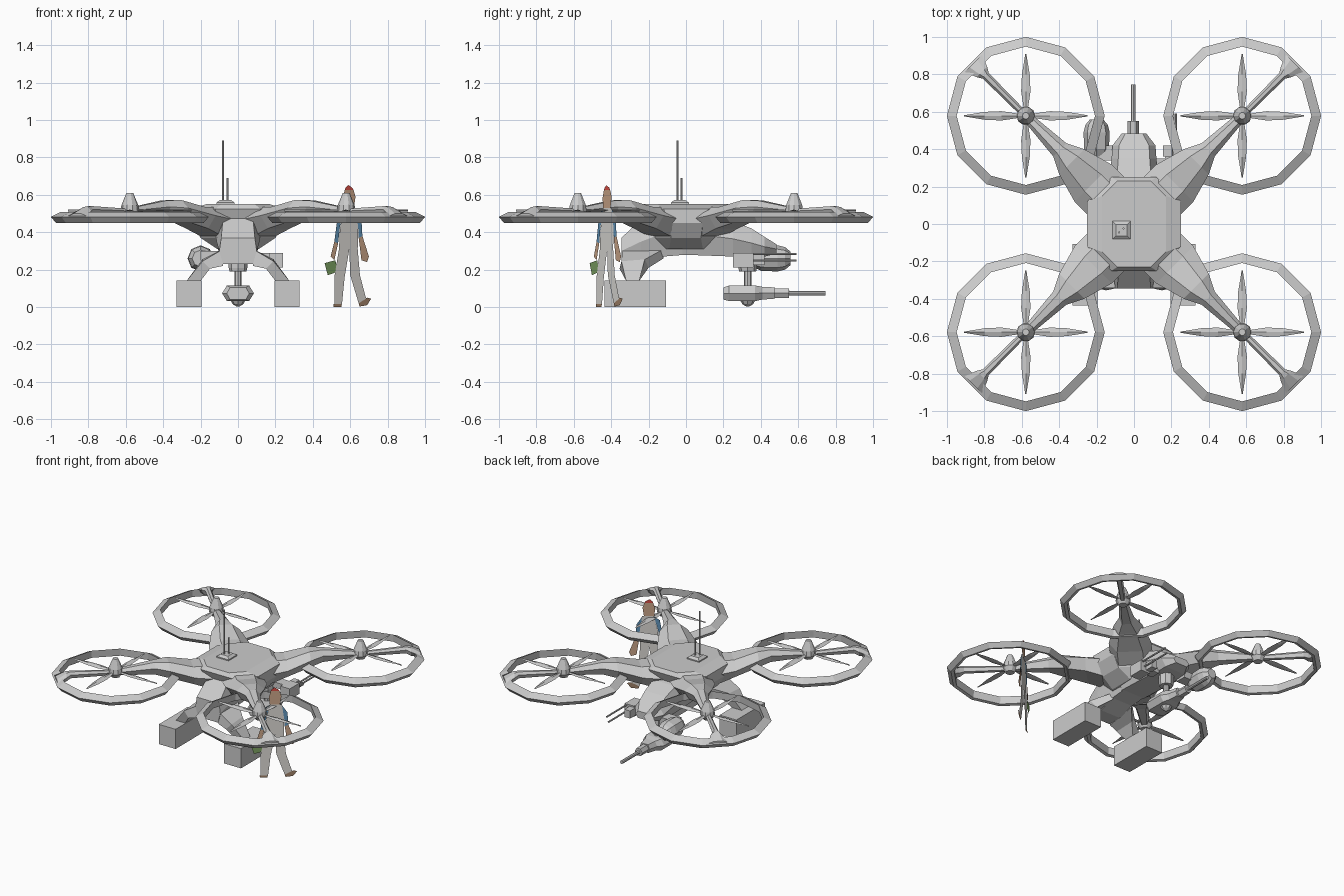
import bpy, bmesh
from math import sin, cos, pi, radians
from mathutils import Matrix, Vector

if "Cube" in bpy.data.objects:
    bpy.data.objects.remove(bpy.data.objects["Cube"])


def mesh_object(name, bm, matrix=None):
    bmesh.ops.recalc_face_normals(bm, faces=bm.faces)
    if matrix:
        bm.transform(matrix)
    me = bpy.data.meshes.new(name)
    bm.to_mesh(me)
    bm.free()
    ob = bpy.data.objects.new(name, me)
    bpy.context.collection.objects.link(ob)
    return ob


def loft(name, rings, matrix=None, closed=False):
    """Skin a list of equal-length point rings; cap the ends unless closed."""
    bm = bmesh.new()
    vs = [[bm.verts.new(p) for p in r] for r in rings]
    n = len(vs[0])
    pairs = list(zip(vs, vs[1:])) + ([(vs[-1], vs[0])] if closed else [])
    for a, b in pairs:
        for i in range(n):
            j = (i + 1) % n
            bm.faces.new((a[i], a[j], b[j], b[i]))
    if not closed:
        bm.faces.new(vs[0])
        bm.faces.new(vs[-1])
    return mesh_object(name, bm, matrix)


def circle(r, z, n):
    return [(r * cos(2 * pi * i / n), r * sin(2 * pi * i / n), z) for i in range(n)]


def lathe(name, profile, n, matrix=None, closed=False):
    return loft(name, [circle(r, z, n) for r, z in profile], matrix, closed)


def box(name, x0, x1, y0, y1, z0, z1):
    return loft(name, [[(x0, y0, z), (x1, y0, z), (x1, y1, z), (x0, y1, z)] for z in (z0, z1)])


def slab(x, y, z, c):
    """Rectangle with clipped corners, in plan."""
    return [(x - c, -y, z), (x, -y + c, z), (x, y - c, z), (x - c, y, z),
            (c - x, y, z), (-x, y - c, z), (-x, c - y, z), (c - x, -y, z)]


def section(y, w, z0, z1, top=0.7, bot=0.7):
    """Six-sided upright section at y: bottom, waist and top."""
    zm = z0 + (z1 - z0) * 0.5
    return [(-w * bot, y, z0), (w * bot, y, z0), (w, y, zm),
            (w * top, y, z1), (-w * top, y, z1), (-w, y, zm)]


def along_y(x, y, z):
    return Matrix.Translation((x, y, z)) @ Matrix.Rotation(-pi / 2, 4, 'X')


# Hull, nose and tail
loft("hull", [slab(.11, .13, .31, .04), slab(.2, .17, .37, .09), slab(.25, .22, .45, .13),
              slab(.25, .25, .525, .13), slab(.17, .23, .55, .08)])
loft("nose", [section(-.02, .13, .28, .52), section(.25, .13, .27, .46), section(.35, .12, .265, .42),
              section(.42, .115, .27, .375), section(.485, .065, .285, .335)])
loft("tail", [section(0, .12, .28, .52), section(-.12, .12, .27, .52), section(-.24, .115, .23, .47),
              section(-.345, .1, .23, .37, .9, .8)])

# Four arms, each with a ducted rotor
for k in range(4):
    turn = Matrix.Rotation(radians(45 + 90 * k), 4, 'Z')
    hub = Matrix.Translation(turn @ Vector((.818, 0, 0)))

    def arm_ring(d, w, z0, z1):
        zm = z0 * .4 + z1 * .6
        return [(d, -w * .6, z0), (d, w * .6, z0), (d, w, zm),
                (d, w * .45, z1), (d, -w * .45, z1), (d, -w, zm)]

    loft("rotor_arm", [arm_ring(.15, .14, .36, .535), arm_ring(.31, .14, .42, .535),
                       arm_ring(.47, .095, .465, .572), arm_ring(.56, .05, .485, .57),
                       arm_ring(.82, .025, .495, .53)], turn)
    loft("outer_strut", [arm_ring(.82, .018, .495, .525), arm_ring(1.12, .022, .495, .54),
                         arm_ring(1.15, .04, .48, .535), arm_ring(1.215, .065, .47, .5)], turn)
    lathe("rotor_ring", [(.422, .482), (.395, .45), (.374, .455), (.37, .508)], 12, hub, True)
    lathe("rotor_hub", [(.03, .48), (.05, .51), (.045, .545), (.018, .61)], 10, hub)
    for b in range(4):
        m = hub @ Matrix.Rotation(b * pi / 2, 4, 'Z')
        prof = [(.03, .01), (.13, .025), (.22, .021), (.33, .003)]
        loft("rotor_blade", [[(d, -w, .517), (d, 0, .521), (d, w, .513), (d, 0, .512)]
                             for d, w in prof], m)

# Rear legs and skids
for s in (-1, 1):
    leg = [((.08, -.34, .22), (.08, -.34, .31), (.08, -.12, .31), (.08, -.12, .26)),
           ((.15, -.355, .205), (.19, -.345, .245), (.19, -.22, .255), (.15, -.2, .21)),
           ((.2, -.32, .14), (.275, -.32, .14), (.275, -.25, .14), (.2, -.25, .14))]
    loft("leg", [[(s * x, y, z) for x, y, z in ring] for ring in leg])
    box("skid", s * .195, s * .33, -.437, -.107, 0, .143)

# Slung gun turret below the nose
lathe("turret_post", [(.045, .19), (.05, .21), (.05, .28)], 8, Matrix.Translation((0, .33, 0)))
lathe("turret_shaft", [(.02, .1), (.02, .2)], 8, Matrix.Translation((0, .33, 0)))
loft("turret_body", [section(.2, .06, .04, .105), section(.23, .085, .032, .115),
                     section(.37, .085, .032, .115), section(.41, .055, .04, .108),
                     section(.475, .04, .045, .105)])
lathe("turret_foot", [(.04, .035), (.028, .015), (.008, .003)], 8, Matrix.Translation((0, .33, 0)))
lathe("gun_barrel", [(.016, 0), (.016, .09), (.012, .1), (.012, .29)], 8, along_y(-.004, .455, .074))
lathe("gun_sleeve", [(.03, 0), (.03, .08)], 6, along_y(-.004, .47, .074))

# Sensor pod on the left, twin gun on the right
lathe("sensor_pod", [(.045, 0), (.066, .04), (.07, .13), (.06, .17), (.035, .2)], 8, along_y(-.2, .36, .26))
box("sensor_bracket", -.2, -.08, .34, .42, .25, .3)
box("side_gun", .165, .24, .25, .36, .212, .29)
box("side_gun_front", .155, .2, .36, .42, .225, .28)
box("side_gun_bracket", .08, .18, .28, .35, .25, .29)
for x, z in ((.225, .283), (.21, .25)):
    lathe("side_barrel", [(.006, 0), (.006, .24)], 6, along_y(x, .35, z))

# Antennas on the roof
loft("antenna_base", [[(-.067 + sx * r, -.033 + sy * r, z) for sx, sy in ((-1, -1), (1, -1), (1, 1), (-1, 1))]
                      for r, z in ((.048, .548), (.048, .558), (.03, .572))])
for x, y, top, r in ((-.08, -.045, .89, .006), (-.056, -.024, .69, .005)):
    lathe("antenna", [(r, .56), (r, top)], 6, Matrix.Translation((x, y, 0)))

# Flat cut-out figure of a mechanic, standing beside the craft
colours = {"cloth": (.72, .7, .67), "shirt": (.12, .3, .5), "skin": (.6, .38, .25),
           "cap": (.7, .08, .06), "toolbox": (.2, .35, .12), "shoe": (.35, .22, .14)}
mats = {}
for key, c in colours.items():
    mats[key] = bpy.data.materials.new(key)
    mats[key].diffuse_color = (*c, 1)


def cutout(name, mat, pts):
    bm = bmesh.new()
    bm.faces.new([bm.verts.new((x, -.425 + (x - .59) * .71, z)) for x, z in pts])
    mesh_object(name, bm).data.materials.append(mats[mat])


cutout("left_trouser", "cloth", [(.595, .31), (.54, .31), (.515, .16), (.516, .015), (.556, .015), (.57, .16)])
cutout("right_trouser", "cloth", [(.595, .31), (.64, .31), (.652, .17), (.685, .045), (.645, .02), (.6, .17)])
cutout("overalls", "cloth", [(.54, .31), (.64, .31), (.643, .42), (.63, .53), (.566, .53), (.545, .42)])
cutout("head", "skin", [(.565, .53), (.62, .53), (.628, .59), (.618, .625), (.57, .625), (.56, .58)])
cutout("cap", "cap", [(.57, .625), (.618, .625), (.612, .637), (.59, .652), (.575, .637)])
cutout("left_sleeve", "shirt", [(.566, .525), (.535, .5), (.515, .35), (.535, .34), (.545, .43)])
cutout("right_sleeve", "shirt", [(.63, .525), (.66, .47), (.665, .38), (.645, .37), (.643, .42)])
cutout("left_hand", "skin", [(.515, .35), (.495, .27), (.515, .25), (.535, .34)])
cutout("right_hand", "skin", [(.665, .38), (.7, .27), (.69, .24), (.66, .25), (.645, .37)])
cutout("toolbox", "toolbox", [(.463, .235), (.52, .25), (.535, .19), (.48, .17)])
cutout("left_shoe", "shoe", [(.51, .015), (.555, .015), (.552, 0), (.512, 0)])
cutout("right_shoe", "shoe", [(.645, .02), (.69, .05), (.712, .045), (.69, .01), (.65, .003)])

for m in bpy.data.materials:
    if m.users and not m.is_grease_pencil:
        m.use_nodes = True
        m.node_tree.nodes["Principled BSDF"].inputs["Base Color"].default_value = m.diffuse_color
